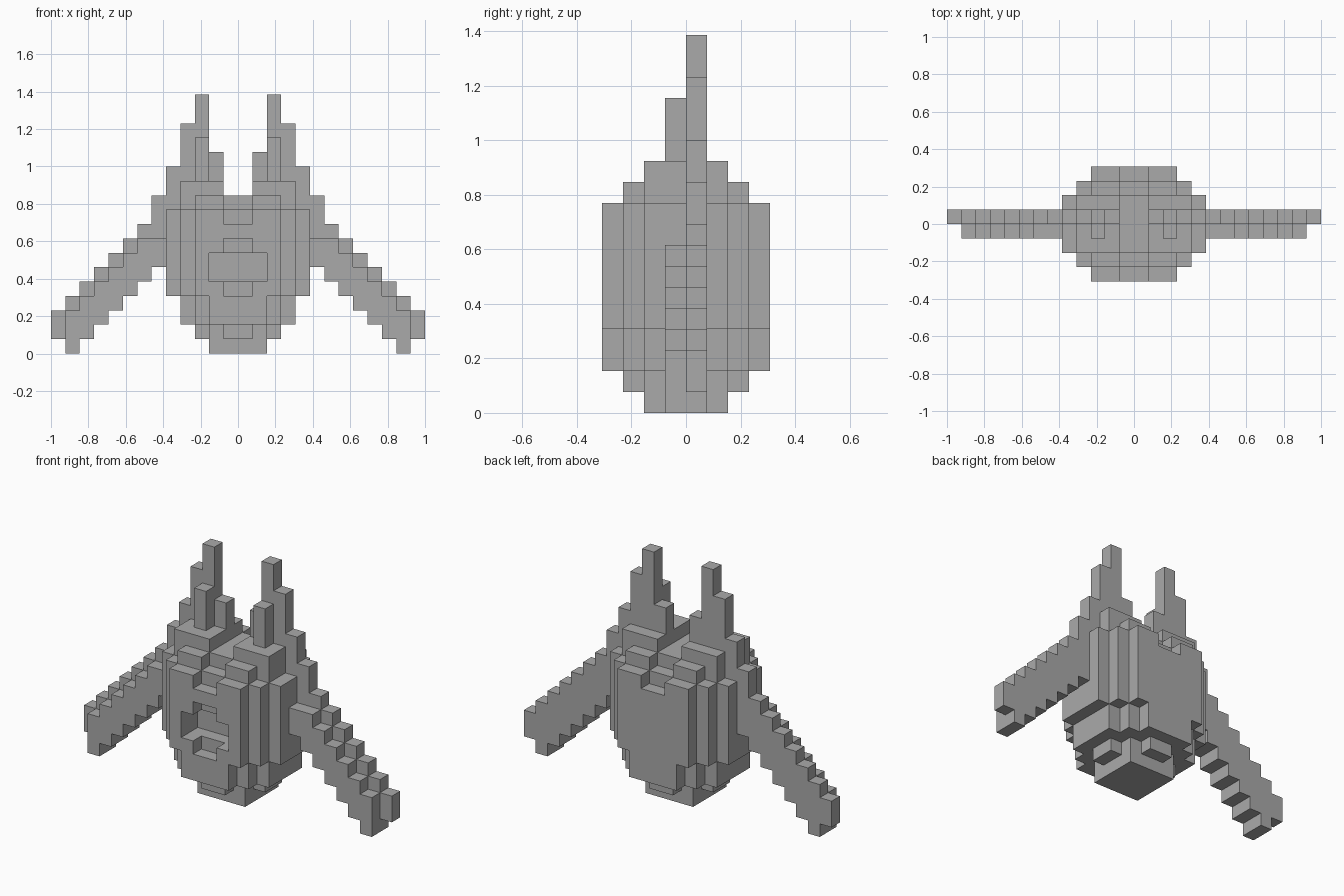
import bpy, bmesh, math
from mathutils import Vector

cube = bpy.data.objects.get("Cube")
if cube:
    bpy.data.objects.remove(cube, do_unlink=True)

U = 2 / 26  # edge of one block

grey = bpy.data.materials.new("plain grey")
grey.use_nodes = True
grey.diffuse_color = (0.4, 0.4, 0.4, 1)
bsdf = next(n for n in grey.node_tree.nodes if n.type == 'BSDF_PRINCIPLED')
bsdf.inputs["Base Color"].default_value = (0.4, 0.4, 0.4, 1)


def box(x0, x1, y0, y1, z0, z1):
    """Set of unit blocks filling a box."""
    return {(x, y, z) for x in range(x0, x1) for y in range(y0, y1) for z in range(z0, z1)}


def slab(half_x, half_y, z0, z1):
    """Box centred on the vertical axis."""
    return box(-half_x, half_x, -half_y, half_y, z0, z1)


def mirror_x(cells):
    return {(-x - 1, y, z) for x, y, z in cells}


def build(name, cells):
    """Skin the outside of a set of blocks and merge its flat faces."""
    bm = bmesh.new()
    for cell in cells:
        for axis in range(3):
            for side in (0, 1):
                near = list(cell)
                near[axis] += 2 * side - 1
                if tuple(near) in cells:
                    continue
                a, b = (axis + 1) % 3, (axis + 2) % 3
                corners = []
                for da, db in ((0, 0), (1, 0), (1, 1), (0, 1)):
                    p = Vector(cell)
                    p[axis] += side
                    p[a] += da
                    p[b] += db
                    corners.append(bm.verts.new(p * U))
                bm.faces.new(corners if side else corners[::-1])
    bmesh.ops.remove_doubles(bm, verts=bm.verts, dist=U / 100)
    bmesh.ops.dissolve_limit(bm, angle_limit=math.radians(1), verts=bm.verts, edges=bm.edges)
    mesh = bpy.data.meshes.new(name)
    bm.to_mesh(mesh)
    bm.free()
    mesh.materials.append(grey)
    bpy.context.collection.objects.link(bpy.data.objects.new(name, mesh))


# Body: stepped bottom, rounded barrel, stepped top
body = slab(2, 2, 0, 2)
body |= slab(3, 1, 1, 2) | slab(1, 3, 1, 2)
body |= slab(4, 2, 2, 4) | slab(3, 3, 2, 4) | slab(2, 4, 2, 4)
body |= slab(5, 2, 4, 10) | slab(4, 3, 4, 10) | slab(3, 4, 4, 10)
body |= slab(3, 3, 10, 11) | slab(4, 2, 10, 12)

# Groove along the middle of the top
body -= slab(1, 4, 11, 12)
body -= slab(1, 4, 10, 11) - slab(1, 2, 10, 11)
body -= slab(1, 4, 9, 10) - slab(1, 3, 9, 10)

# Round mouth sunk into the front
body -= box(-2, 2, -4, -2, 5, 7)
body -= box(-1, 1, -4, -3, 4, 8)
build("body", body)

# Ears: stepped spike with a shorter spike in front
ear = box(2, 3, -1, 0, 12, 15) | box(4, 5, 0, 1, 10, 13)
for x, top in ((1, 14), (2, 18), (3, 16)):
    ear |= box(x, x + 1, 0, 1, 12, top)

# Arms: stair-stepped back layer with a lower front layer
arm = box(5, 6, 0, 1, 6, 11) | box(5, 6, -1, 0, 6, 8)
for x in range(6, 12):
    arm |= box(x, x + 1, 0, 1, 11 - x, 15 - x)
    arm |= box(x, x + 1, -1, 0, 11 - x, 14 - x)
arm |= box(12, 13, 0, 1, 1, 3)

for part, cells in (("ear", ear), ("arm", arm)):
    build("left_" + part, cells)
    build("right_" + part, mirror_x(cells))
